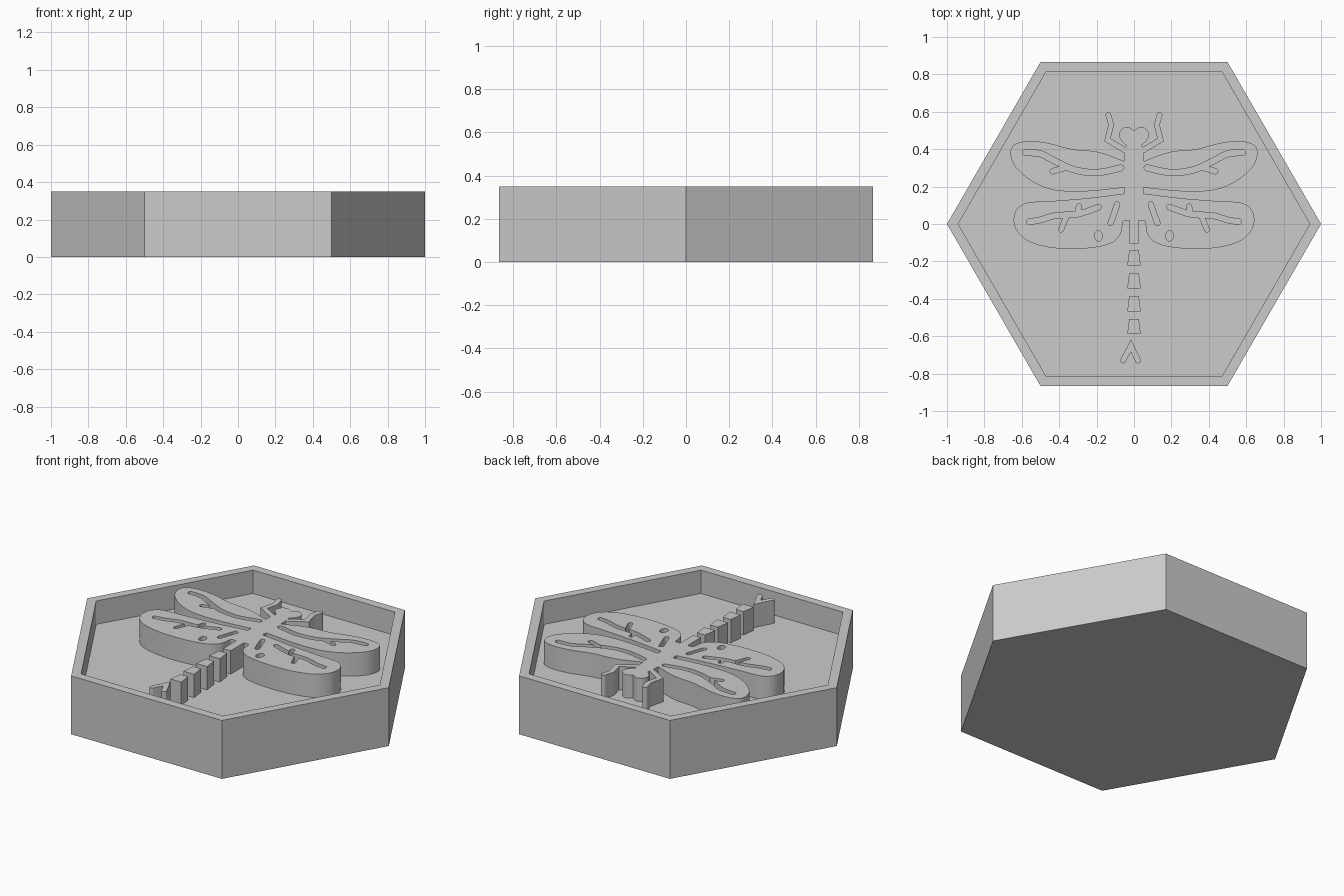
import bpy, bmesh
from math import pi, cos, sin
from mathutils import Vector

TOP, FLOOR = 0.35, 0.21

if "Cube" in bpy.data.objects:
    bpy.data.objects.remove(bpy.data.objects["Cube"])

grey = bpy.data.materials.new("plain grey")
grey.use_nodes = True
colour = (0.6, 0.6, 0.6, 1)
grey.diffuse_color = colour
for node in grey.node_tree.nodes:
    if node.type == "BSDF_PRINCIPLED":
        node.inputs["Base Color"].default_value = colour


def finish(name, bm):
    bmesh.ops.recalc_face_normals(bm, faces=bm.faces)
    mesh = bpy.data.meshes.new(name)
    bm.to_mesh(mesh)
    bm.free()
    mesh.materials.append(grey)
    obj = bpy.data.objects.new(name, mesh)
    bpy.context.collection.objects.link(obj)
    return obj


def slab(name, outline, low=FLOOR - 0.01, high=TOP):
    """Flat outline extruded straight up."""
    bm = bmesh.new()
    face = bm.faces.new([bm.verts.new((p[0], p[1], low)) for p in outline])
    made = bmesh.ops.extrude_face_region(bm, geom=[face])["geom"]
    verts = [v for v in made if isinstance(v, bmesh.types.BMVert)]
    bmesh.ops.translate(bm, verts=verts, vec=(0, 0, high - low))
    return finish(name, bm)


def smooth(points, steps=6):
    """Open rounded path through the points."""
    pts = [Vector(p) for p in points]
    pts = [pts[0]] + pts + [pts[-1]]
    out = []
    for a, b, c, d in zip(pts, pts[1:], pts[2:], pts[3:]):
        for i in range(steps):
            t = i / steps
            out.append(0.5 * (2 * b + (c - a) * t + (2 * a - 5 * b + 4 * c - d) * t * t
                              + (3 * b - a - 3 * c + d) * t ** 3))
    return out + [pts[-1]]


def stroke(points, width):
    """Outline of a path with round ends."""
    pts = [Vector(p) for p in points]
    r = width / 2
    dirs = [(b - a).normalized() for a, b in zip(pts, pts[1:])]
    left, right = [], []
    for i in range(1, len(pts) - 1):
        n1, n2 = dirs[i - 1].orthogonal(), dirs[i].orthogonal()
        n = (n1 + n2).normalized()
        n *= r / max(n.dot(n1), 0.4)
        left.append(pts[i] + n)
        right.append(pts[i] - n)

    def cap(centre, normal, along):
        return [centre + r * (cos(k * pi / 8) * normal + sin(k * pi / 8) * along)
                for k in range(9)]

    end = cap(pts[-1], dirs[-1].orthogonal(), dirs[-1])
    start = cap(pts[0], -dirs[0].orthogonal(), -dirs[0])
    return left + end + right[::-1] + start


def carve(obj, outlines):
    for outline in outlines:
        cutter = slab("cutter", outline, FLOOR - 0.1, TOP + 0.1)
        cutter.hide_render = True
        mod = obj.modifiers.new("slot", "BOOLEAN")
        mod.operation, mod.solver, mod.object = "DIFFERENCE", "EXACT", cutter
        bpy.context.view_layer.objects.active = obj
        bpy.ops.object.modifier_apply(modifier=mod.name)
        bpy.data.objects.remove(cutter)


def mirror(obj):
    obj.modifiers.new("mirror", "MIRROR").use_mirror_merge = False


# Six-sided tray: outer wall, rim, inner wall and floor
bm = bmesh.new()
rings = [[bm.verts.new((r * cos(k * pi / 3), r * sin(k * pi / 3), z)) for k in range(6)]
         for r, z in ((1, 0), (1, TOP), (0.94, TOP), (0.94, FLOOR))]
for a, b in zip(rings, rings[1:]):
    for k in range(6):
        n = (k + 1) % 6
        bm.faces.new((a[k], a[n], b[n], b[k]))
bm.faces.new(rings[0])
bm.faces.new(rings[-1])
finish("tray", bm)

# Head, thorax and first tail section from one half profile
half = smooth([(0, 0.5), (0.035, 0.52), (0.068, 0.505), (0.08, 0.47), (0.062, 0.44), (0.04, 0.42)], 4)
half += [Vector(p) for p in ((0.05, 0.4), (0.05, 0.02), (0.025, 0.02), (0.025, -0.105))]
slab("body", half + [Vector((-p.x, p.y)) for p in half[:0:-1]])

# Front legs
leg = slab("front_legs", stroke([(0.05, 0.395), (0.142, 0.45), (0.122, 0.53), (0.137, 0.582)], 0.03))
mirror(leg)

# Upper wings with branching slots
upper = slab("upper_wings", smooth([
    (0.05, 0.335), (0.19, 0.385), (0.33, 0.4), (0.47, 0.435), (0.58, 0.442), (0.645, 0.42),
    (0.66, 0.37), (0.63, 0.3), (0.54, 0.225), (0.42, 0.18), (0.25, 0.175), (0.05, 0.195)]))
carve(upper, [
    stroke(smooth([(0.07, 0.3), (0.2, 0.275), (0.32, 0.29), (0.42, 0.335), (0.5, 0.375), (0.58, 0.382)]), 0.032),
    stroke([(0.35, 0.305), (0.39, 0.295), (0.435, 0.282)], 0.028)])
mirror(upper)

# Lower wings with branching slots and a small oval hole
lower = slab("lower_wings", smooth([
    (0.05, 0.163), (0.25, 0.138), (0.45, 0.122), (0.58, 0.112), (0.637, 0.06), (0.635, -0.02),
    (0.57, -0.09), (0.44, -0.127), (0.28, -0.132), (0.14, -0.11), (0.075, -0.06), (0.06, 0.01),
    (0.05, 0.02)]))
oval = [(0.19 + 0.018 * cos(k * pi / 8) + 0.01 * sin(k * pi / 8),
         -0.063 + 0.026 * sin(k * pi / 8) - 0.012 * cos(k * pi / 8)) for k in range(16)]
carve(lower, [
    oval,
    stroke(smooth([(0.19, 0.09), (0.26, 0.065), (0.32, 0.05), (0.42, 0.045), (0.5, 0.022), (0.56, 0.012)]), 0.03),
    stroke([(0.3, 0.056), (0.295, 0.095)], 0.026),
    stroke([(0.36, 0.045), (0.39, -0.03)], 0.026),
    stroke(smooth([(0.09, 0.105), (0.105, 0.06), (0.125, 0.005)]), 0.028)])
mirror(lower)

# Tail: four tapered blocks and a forked tip
for i in range(4):
    y = -0.143 - i * 0.122
    slab(f"tail_block_{i + 1}", [(-0.026, y), (0.026, y), (0.036, y - 0.08), (-0.036, y - 0.08)])
slab("tail_fork", stroke([(-0.058, -0.73), (-0.017, -0.65), (0.022, -0.73)], 0.03))
